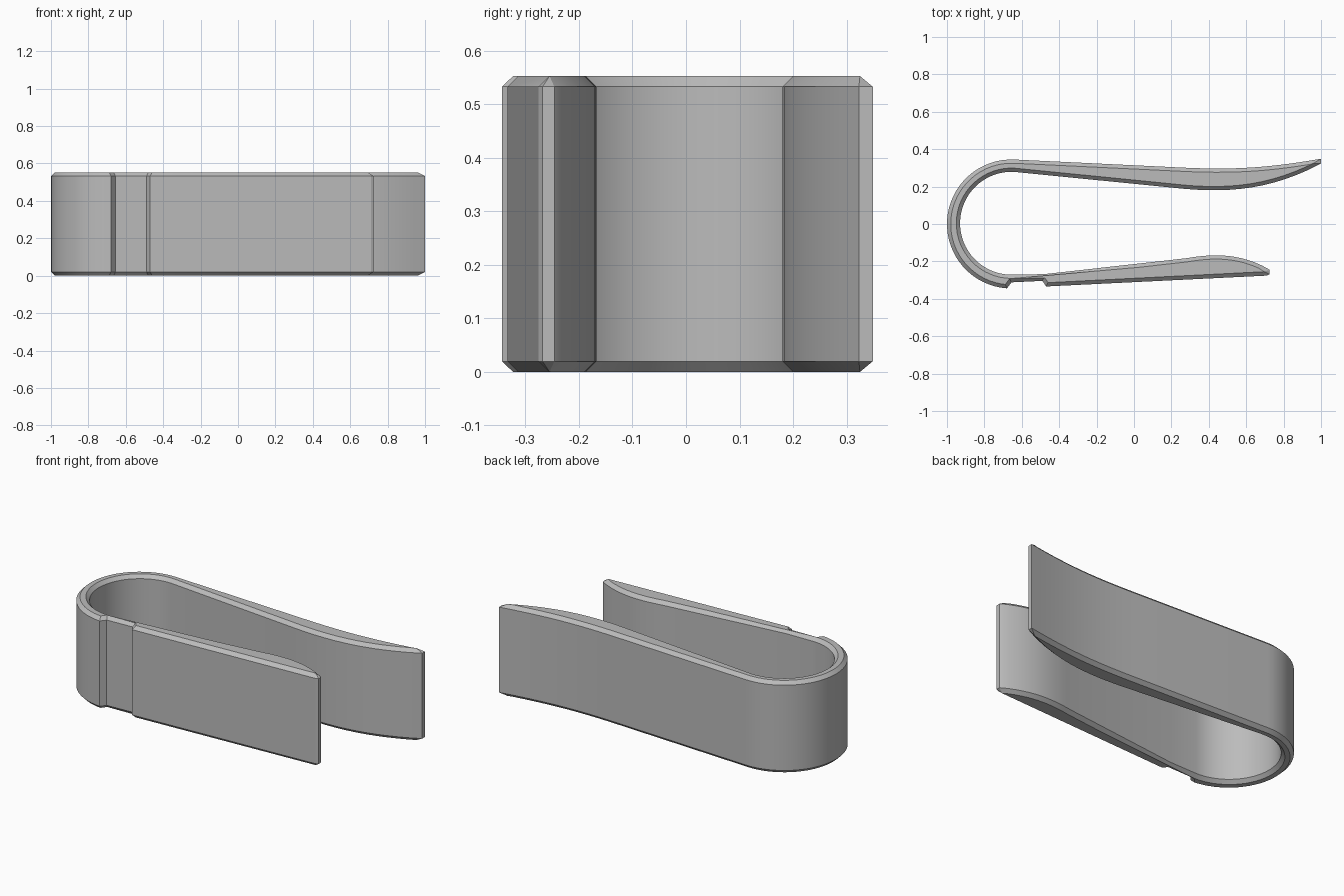
import bpy, bmesh, math
from mathutils import Vector
from mathutils.geometry import interpolate_bezier

cube = bpy.data.objects.get("Cube")
if cube:
    bpy.data.objects.remove(cube, do_unlink=True)

HEIGHT, CHAMFER = 0.553, 0.02


def curve(a, b, c, d, n=14):
    return [p.to_2d() for p in interpolate_bezier(*[Vector((*q, 0)) for q in (a, b, c, d)], n)]


def arc(cx, cy, r, start, end, n=32):
    angles = [math.radians(start + (end - start) * i / n) for i in range(n + 1)]
    return [Vector((cx + r * math.cos(a), cy + r * math.sin(a))) for a in angles]


def points(*pts):
    return [Vector(p) for p in pts]


# Counter-clockwise outline of the clip: outside first, then back along the inside
outline = curve((1.0, 0.349), (0.72, 0.30), (0.53, 0.288), (0.25, 0.302))
outline += arc(-0.655, 0, 0.345, 87, 266)
outline += points((-0.655, -0.312), (-0.49, -0.304), (-0.47, -0.334))    # notch
outline += points((0.71, -0.276), (0.725, -0.268), (0.725, -0.246))      # short arm tip
outline += curve((0.715, -0.238), (0.55, -0.147), (0.40, -0.163), (0.28, -0.183))
outline += points((-0.48, -0.268))
outline += arc(-0.655, 0.004, 0.275, 270, 87)
outline += curve((0.2, 0.195), (0.48, 0.163), (0.72, 0.175), (1.0, 0.323))


def inset_point(i):
    """Mitred inward offset; both thin tips close to a single ridge point."""
    p = outline[i]
    if p.x > 0.99:
        return Vector((0.96, 0.325))
    if p.y < 0 and p.x > 0.705:
        return Vector((0.695, -0.255))
    before = (p - outline[i - 1]).normalized()
    after = (outline[(i + 1) % len(outline)] - p).normalized()
    n1, n2 = Vector((-before.y, before.x)), Vector((-after.y, after.x))
    return p + (n1 + n2) * CHAMFER / (1 + n1.dot(n2))


inset = [inset_point(i) for i in range(len(outline))]

# Stack four rings: chamfered foot, straight wall, chamfered top
bm = bmesh.new()
layers = [(inset, 0), (outline, CHAMFER), (outline, HEIGHT - CHAMFER), (inset, HEIGHT)]
rings = [[bm.verts.new((p.x, p.y, z)) for p in ring] for ring, z in layers]
for low, high in zip(rings, rings[1:]):
    for i in range(len(low)):
        bm.faces.new((low[i - 1], low[i], high[i], high[i - 1]))
bm.faces.new(rings[0][::-1])
bm.faces.new(rings[-1])
bmesh.ops.remove_doubles(bm, verts=bm.verts, dist=0.0001)
bmesh.ops.recalc_face_normals(bm, faces=bm.faces)

mesh = bpy.data.meshes.new("spring_clip")
bm.to_mesh(mesh)
bm.free()
clip = bpy.data.objects.new("spring_clip", mesh)
bpy.context.collection.objects.link(clip)

# Plain grey material
grey = bpy.data.materials.new("grey")
grey.use_nodes = True
color = (0.5, 0.5, 0.5, 1)
grey.diffuse_color = color
grey.node_tree.nodes["Principled BSDF"].inputs["Base Color"].default_value = color
mesh.materials.append(grey)

# Smooth curved walls with crisp chamfers
mesh.shade_smooth()
mesh.set_sharp_from_angle(angle=math.radians(25))
